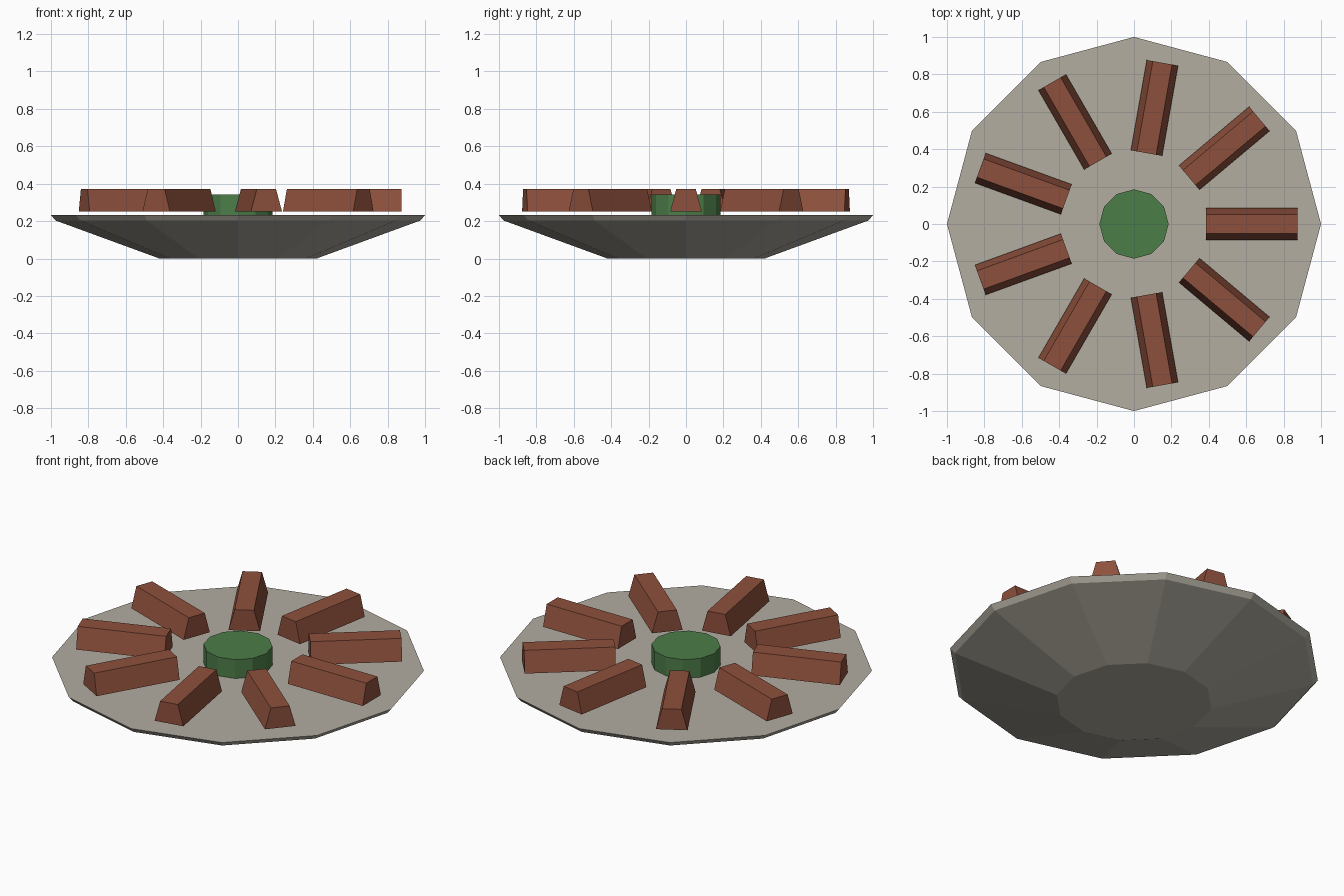
import bpy, bmesh, math
from mathutils import Matrix

if "Cube" in bpy.data.objects:
    bpy.data.objects.remove(bpy.data.objects["Cube"])


def material(name, colour):
    m = bpy.data.materials.new(name)
    m.diffuse_color = (*colour, 1)
    m.use_nodes = True
    m.node_tree.nodes["Principled BSDF"].inputs["Base Color"].default_value = m.diffuse_color
    return m


STONE = material("warm_grey", (0.445, 0.418, 0.356))
BRICK = material("brick_red", (0.27, 0.08, 0.045))
GREEN = material("leaf_green", (0.072, 0.205, 0.065))


def stack(name, sections, mat):
    """Flat-faced solid skinned through matching rings of points."""
    bm = bmesh.new()
    rings = [[bm.verts.new(p) for p in s] for s in sections]
    n = len(rings[0])
    for a, b in zip(rings, rings[1:]):
        for i in range(n):
            j = (i + 1) % n
            bm.faces.new((a[i], a[j], b[j], b[i]))
    bm.faces.new(rings[0][::-1])
    bm.faces.new(rings[-1])
    bmesh.ops.recalc_face_normals(bm, faces=bm.faces[:])
    mesh = bpy.data.meshes.new(name)
    bm.to_mesh(mesh)
    bm.free()
    mesh.materials.append(mat)
    ob = bpy.data.objects.new(name, mesh)
    bpy.context.collection.objects.link(ob)
    return ob


def ring(r, z, n=12):
    return [(r * math.cos(2 * math.pi * i / n), r * math.sin(2 * math.pi * i / n), z)
            for i in range(n)]


# Twelve-sided dish with a narrow rim
stack("dish", [ring(0.42, 0), ring(0.975, 0.203), ring(1.0, 0.232)], STONE)

# Central hub
stack("hub", [ring(0.185, 0.225), ring(0.185, 0.343)], GREEN)

# Nine radial bars, narrower on top, hovering just above the dish
profile = [(-0.085, 0.25), (0.085, 0.25), (0.052, 0.372), (-0.052, 0.372)]
for k in range(9):
    bar = stack(f"bar_{k + 1}", [[(x, y, z) for y, z in profile] for x in (0.385, 0.875)], BRICK)
    bar.data.transform(Matrix.Rotation(math.radians(40 * k), 4, 'Z'))
